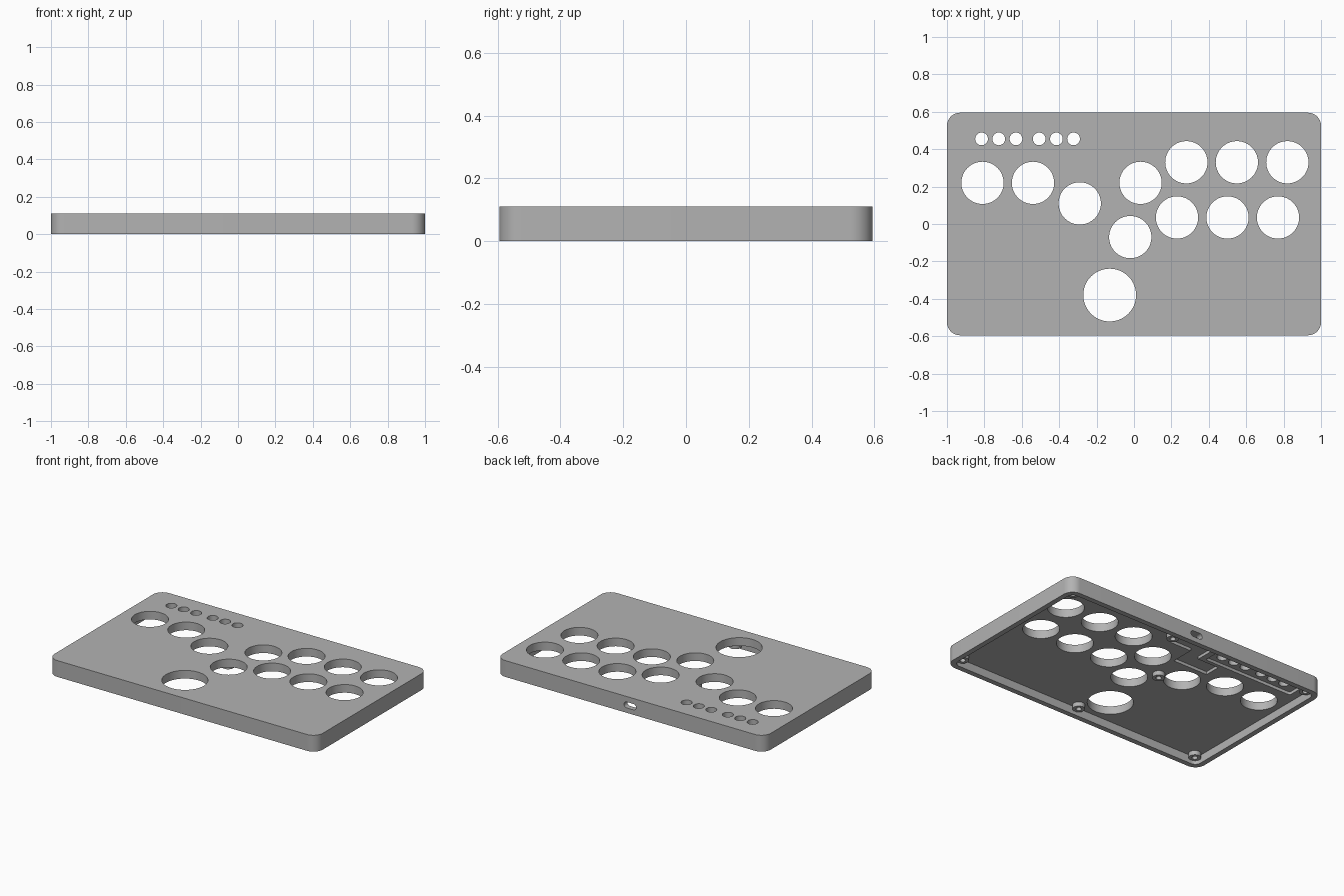
import bpy, bmesh, math
from mathutils import Matrix, Vector

if "Cube" in bpy.data.objects:
    bpy.data.objects.remove(bpy.data.objects["Cube"], do_unlink=True)

HALF_X, HALF_Y, HEIGHT, WALL = 1.0, 0.595, 0.11, 0.035
CEILING = 0.055          # underside of the top plate
RECESS = CEILING + 0.02  # floor of the shallow board pockets

grey = bpy.data.materials.new("case grey")
grey.use_nodes = True
grey.diffuse_color = (0.45, 0.45, 0.45, 1)
grey.node_tree.nodes["Principled BSDF"].inputs["Base Color"].default_value = grey.diffuse_color


def rounded_rect(x0, x1, y0, y1, r, steps=10):
    centres = [(x1 - r, y1 - r), (x0 + r, y1 - r), (x0 + r, y0 + r), (x1 - r, y0 + r)]
    pts = []
    for q, (cx, cy) in enumerate(centres):
        for i in range(steps + 1):
            a = (q + i / steps) * math.pi / 2
            pts.append((cx + r * math.cos(a), cy + r * math.sin(a)))
    return pts


def circle(x, y, r, n=64):
    return [(x + r * math.cos(2 * math.pi * i / n), y + r * math.sin(2 * math.pi * i / n))
            for i in range(n)]


def prisms(name, profiles, z0, z1, matrix=None):
    """One object holding an extruded solid for each outline."""
    bm = bmesh.new()
    for pts in profiles:
        face = bm.faces.new([bm.verts.new((x, y, z0)) for x, y in pts])
        out = bmesh.ops.extrude_face_region(bm, geom=[face])
        top = [v for v in out["geom"] if isinstance(v, bmesh.types.BMVert)]
        bmesh.ops.translate(bm, verts=top, vec=Vector((0, 0, z1 - z0)))
    bmesh.ops.remove_doubles(bm, verts=bm.verts, dist=1e-5)
    bmesh.ops.recalc_face_normals(bm, faces=bm.faces)
    if matrix:
        bm.transform(matrix)
    mesh = bpy.data.meshes.new(name)
    bm.to_mesh(mesh)
    bm.free()
    mesh.materials.append(grey)
    obj = bpy.data.objects.new(name, mesh)
    bpy.context.collection.objects.link(obj)
    return obj


def activate(obj):
    bpy.ops.object.select_all(action="DESELECT")
    obj.select_set(True)
    bpy.context.view_layer.objects.active = obj


def cut(obj, cutter):
    cutter.hide_render = True
    mod = obj.modifiers.new("cut", "BOOLEAN")
    mod.operation, mod.solver, mod.object = "DIFFERENCE", "EXACT", cutter
    activate(obj)
    bpy.ops.object.modifier_apply(modifier=mod.name)
    bpy.data.objects.remove(cutter, do_unlink=True)


# Case: rounded slab hollowed from below
case = prisms("case_shell", [rounded_rect(-HALF_X, HALF_X, -HALF_Y, HALF_Y, 0.07)], 0, HEIGHT)
ix, iy = HALF_X - WALL, HALF_Y - WALL
cut(case, prisms("hollow", [rounded_rect(-ix, ix, -iy, iy, 0.04)], -0.1, CEILING))

# Shallow pockets in the underside for the circuit board and the small buttons
cut(case, prisms("board_pocket", [[(-0.36, 0.26), (-0.1, 0.26), (-0.1, 0.42), (0.06, 0.42),
                                   (0.06, 0.55), (-0.2, 0.55), (-0.2, 0.37), (-0.36, 0.37)]],
                 0.01, RECESS))
cut(case, prisms("button_pocket", [rounded_rect(-0.91, -0.24, 0.395, 0.515, 0.01, 3)],
                 0.01, RECESS))

# Button holes: direction row, action rows, thumb button, small row
buttons = [(-0.81, 0.22), (-0.54, 0.22), (-0.29, 0.11), (0.035, 0.22), (-0.02, -0.07)]
for i in range(3):
    buttons += [(0.28 + 0.27 * i, 0.33), (0.23 + 0.27 * i, 0.035)]
holes = [circle(x, y, 0.113) for x, y in buttons]
holes.append(circle(-0.13, -0.38, 0.141, 80))
for start in (-0.815, -0.507):
    holes += [circle(start + 0.092 * i, 0.455, 0.034, 32) for i in range(3)]
cut(case, prisms("button_holes", holes, -0.1, 0.3))

# Cable port in the back wall
port = Matrix.Translation((0, 0.64, 0.053)) @ Matrix.Rotation(math.pi / 2, 4, "X")
cut(case, prisms("cable_port", [rounded_rect(-0.045, 0.045, -0.02, 0.02, 0.0195, 6)],
                 0, 0.12, port))

# Screw posts under the top plate
posts = [(sx * 0.925, sy * 0.525) for sx in (-1, 1) for sy in (-1, 1)]
posts += [(0, -0.525), (-0.13, 0.08), (0.11, 0.5)]
screw_posts = prisms("screw_posts", [circle(x, y, 0.038, 32) for x, y in posts],
                     0.025, CEILING + 0.003)
cut(screw_posts, prisms("screw_holes", [circle(x, y, 0.018, 24) for x, y in posts],
                        -0.1, CEILING - 0.005))

for obj in (case, screw_posts):
    activate(obj)
    bpy.ops.object.shade_smooth_by_angle(angle=math.radians(30))
